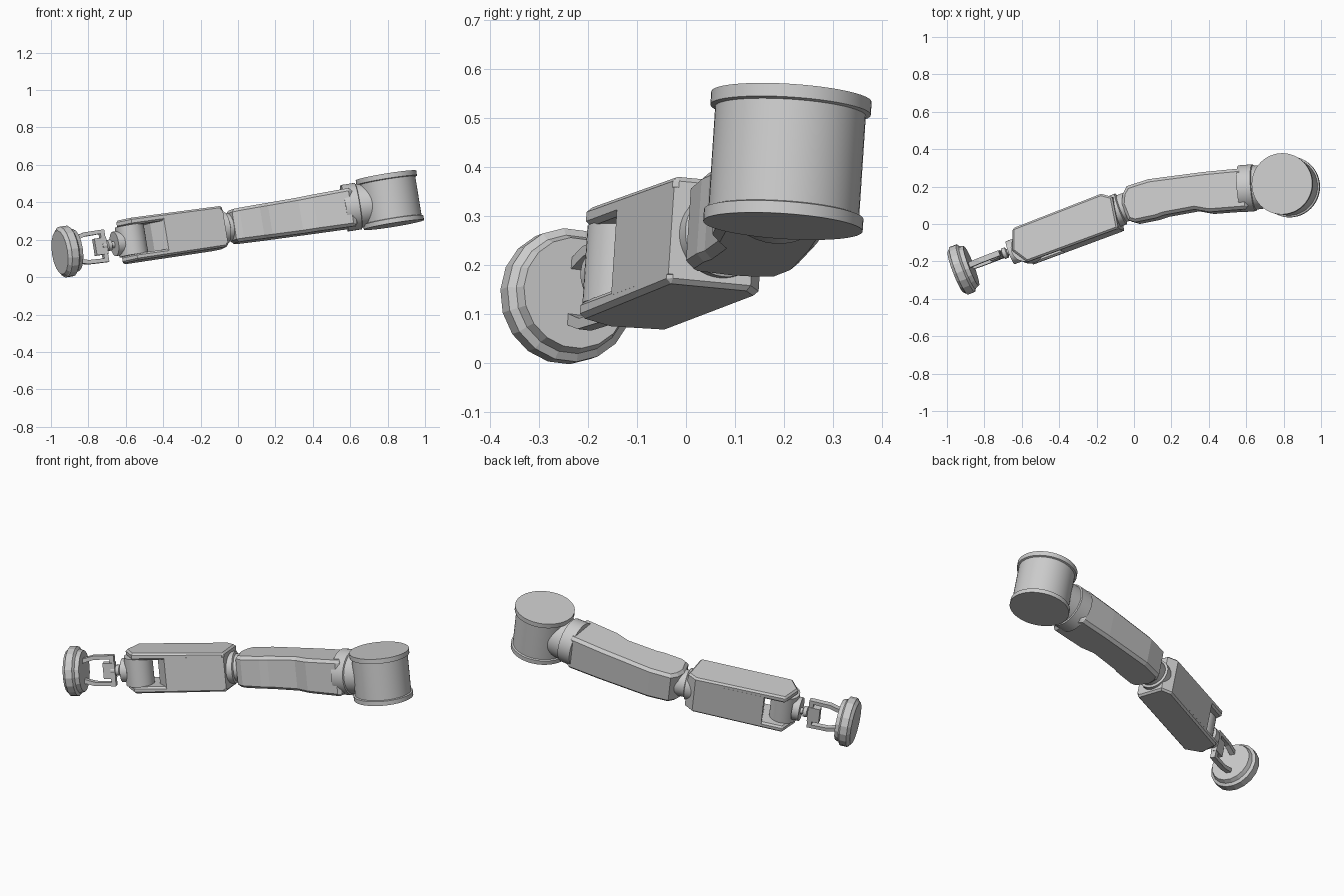
import bpy, bmesh, math
from mathutils import Matrix, Vector

if "Cube" in bpy.data.objects:
    bpy.data.objects.remove(bpy.data.objects["Cube"])

# Tilted frame of the whole arm: local z is the hinge direction
U = Vector((-0.16, 0.065, 0.985)).normalized()
E1 = Vector((U.z, 0, -U.x)).normalized()
E2 = U.cross(E1)
ARM = Matrix((E1, E2, U)).transposed().to_4x4()
ARM.translation = (0, 0, 0.28)
# Frame of the forearm, swung round the elbow
FORE = ARM @ Matrix.Translation((-0.1, 0.07, 0)) @ Matrix.Rotation(math.radians(21), 4, 'Z')


def finish(name, bm, frame, smooth=False, bevel=0):
    bmesh.ops.recalc_face_normals(bm, faces=bm.faces)
    me = bpy.data.meshes.new(name)
    bm.to_mesh(me)
    bm.free()
    ob = bpy.data.objects.new(name, me)
    bpy.context.collection.objects.link(ob)
    ob.matrix_world = frame
    if bevel:
        m = ob.modifiers.new("bevel", 'BEVEL')
        m.width = bevel
        m.limit_method = 'ANGLE'
        m.angle_limit = math.radians(65)
    if smooth:
        bpy.ops.object.select_all(action='DESELECT')
        ob.select_set(True)
        bpy.context.view_layer.objects.active = ob
        bpy.ops.object.shade_smooth_by_angle(angle=math.radians(30))
    return ob


def lathe(name, profile, origin, axis, frame, sides=40, smooth=True):
    """Turn (distance, radius) pairs round an axis."""
    rot = Vector(axis).to_track_quat('Z', 'Y').to_matrix()
    bm = bmesh.new()
    rings = []
    for d, r in profile:
        rings.append([bm.verts.new(Vector(origin) + rot @ Vector((
            r * math.cos(2 * math.pi * i / sides), r * math.sin(2 * math.pi * i / sides), d)))
            for i in range(sides)])
    for a, b in zip(rings, rings[1:]):
        for i in range(sides):
            j = (i + 1) % sides
            bm.faces.new((a[i], a[j], b[j], b[i]))
    bm.faces.new(rings[0])
    bm.faces.new(rings[-1])
    return finish(name, bm, frame, smooth)


def prism(name, outline, low, high, frame, bevel=0):
    """Plan outline between two heights given as functions of x."""
    bm = bmesh.new()
    a = [bm.verts.new((x, y, low(x))) for x, y in outline]
    b = [bm.verts.new((x, y, high(x))) for x, y in outline]
    n = len(a)
    for i in range(n):
        j = (i + 1) % n
        bm.faces.new((a[i], a[j], b[j], b[i]))
    bm.faces.new(a)
    bm.faces.new(b)
    return finish(name, bm, frame, False, bevel)


def block(name, x0, x1, y, half, z0, z1):
    return prism(name, [(x0, y - half), (x1, y - half), (x1, y + half), (x0, y + half)],
                 lambda x: z0, lambda x: z1, FORE)


# Shoulder drum with a rim at each end
lathe("shoulder_drum", [(-.133, .163), (-.108, .163), (-.105, .154), (.105, .154),
                        (.108, .164), (.135, .164)], (.823, .206, .012), (0, 0, 1), ARM, 48)

# Collar between drum and upper arm
lathe("shoulder_collar", [(0, .126), (.075, .126), (.078, .118), (.2, .112)],
      (.575, .188, .008), (1, .08, 0), ARM)

# Upper arm shell with chamfered edges
upper = [(-.052, .155), (-.03, .198), (.087, .235), (.385, .273), (.588, .292), (.64, .19),
         (.628, .075), (.42, .059), (.34, .073), (.175, .043), (.13, .027),
         (.02, .005), (-.02, .016), (-.056, .10)]
prism("upper_arm", upper, lambda x: -.09 - .018 * x, lambda x: .09 + .025 * x, ARM, .016)

# Elbow neck
lathe("elbow_neck", [(-.04, .088), (.03, .088), (.035, .076), (.12, .076)],
      (0, 0, 0), (1, 0, 0), FORE)

# Forearm: solid rear body and two plates forming a fork
full = [(-.029, .102), (.022, .065), (-.006, -.105), (-.529, -.097), (-.583, -.012), (-.54, .10)]
body = [(-.029, .102), (.022, .065), (-.006, -.105), (-.345, -.1), (-.40, -.03), (-.42, .101)]
top = lambda x: .113 - .006 * x
low = lambda x: -.108 + .012 * x
prism("forearm_body", body, lambda x: -.09, lambda x: .09, FORE)
prism("forearm_top_plate", full, lambda x: .077, top, FORE, .01)
prism("forearm_bottom_plate", full, low, lambda x: -.077, FORE, .01)

# Wrist hinge between the plates, with its front cap and neck
lathe("wrist_hinge", [(-.08, .078), (.08, .078)], (-.515, -.015, 0), (0, 0, 1), FORE)
lathe("wrist_cap", [(0, .066), (.04, .066)], (-.612, -.005, -.005), (1, 0, 0), FORE, 24)
lathe("wrist_neck", [(0, .02), (.025, .02), (.03, .03), (.05, .03), (.055, .018), (.09, .018)],
      (-.68, .004, -.008), (1, 0, 0), FORE, 16)
block("wrist_block", -.722, -.655, .006, .018, -.053, .037)

# Bracket prongs from the wrist block to the hand disc
for s, side in ((1, "upper"), (-1, "lower")):
    path = [(-.657, .03), (-.657, .088), (-.775, .086), (-.85, .066),
            (-.85, .042), (-.772, .064), (-.682, .067), (-.682, .03)]
    bm = bmesh.new()
    rows = [[bm.verts.new((x, .006 + y, s * z - .008)) for x, z in path] for y in (-.015, .015)]
    for i in range(len(path)):
        j = (i + 1) % len(path)
        bm.faces.new((rows[0][i], rows[0][j], rows[1][j], rows[1][i]))
    bm.faces.new(rows[0])
    bm.faces.new(rows[1])
    finish(side + "_prong", bm, FORE)

# Round hand disc, low-poly with stepped rim
lathe("hand_disc", [(-.045, .118), (-.03, .132), (-.028, .1375), (.012, .1375), (.022, .122),
                    (.045, .114)], (-.879, .005, -.01), (1, 0, 0), FORE, 18, False)
